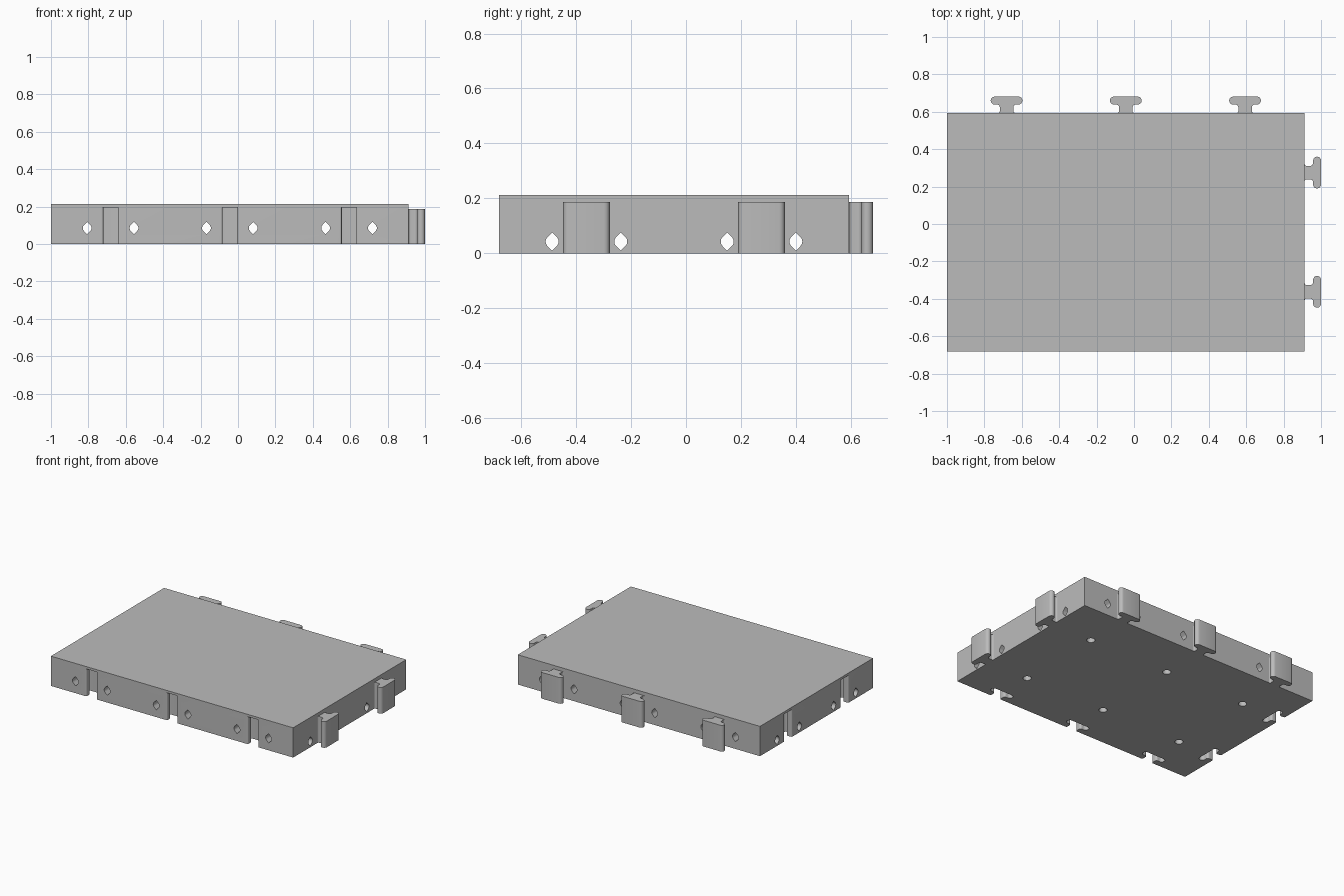
import bpy, bmesh, math
from mathutils import Matrix, Vector

if "Cube" in bpy.data.objects:
    bpy.data.objects.remove(bpy.data.objects["Cube"])

UNIT = 0.6375                     # spacing of the connectors
WIDTH, DEPTH, HEIGHT = 3 * UNIT, 2 * UNIT, 0.2125
MID = -0.04375                    # body centre, shifted by the tabs
LEFT, RIGHT = MID - WIDTH / 2, MID + WIDTH / 2
FRONT, BACK = MID - DEPTH / 2, MID + DEPTH / 2
COLUMNS = [MID + i * UNIT for i in (-1, 0, 1)]
ROWS = [MID + i * UNIT for i in (-0.5, 0.5)]
HOLE_OFFSET = 0.125
HOLE_RADIUS = 0.0235

grey = bpy.data.materials.new("plain grey")
grey.use_nodes = True
grey.diffuse_color = (0.5, 0.5, 0.5, 1)
grey.node_tree.nodes["Principled BSDF"].inputs["Base Color"].default_value = (0.5, 0.5, 0.5, 1)


def arc(u, v, r, start, end, steps=8):
    angles = [math.radians(start + (end - start) * i / steps) for i in range(steps + 1)]
    return [(u + r * math.cos(a), v + r * math.sin(a)) for a in angles]


def connector_profile(gap=0.0):
    """T-shaped outline growing along +v, with filleted neck and rounded head."""
    neck, lip, fillet, head, r = 0.036 + gap, 0.01, 0.016, 0.085 + gap, 0.02125
    under = 0.045
    half = [(neck + lip, -0.01)]
    half += arc(neck + lip, lip, lip, 270, 180)
    half += arc(neck + fillet, under - fillet, fillet, 180, 90)
    half += arc(head - r, under + r, r, -90, 90)
    return half + [(-u, v) for u, v in reversed(half)]


def extrude(bm, outline, length, matrix):
    """Extrude a flat outline along its local z."""
    face = bm.faces.new([bm.verts.new(matrix @ Vector((u, v, 0))) for u, v in outline])
    step = matrix.to_3x3() @ Vector((0, 0, length))
    result = bmesh.ops.extrude_face_region(bm, geom=[face], use_keep_orig=True)
    moved = [g for g in result["geom"] if isinstance(g, bmesh.types.BMVert)]
    bmesh.ops.translate(bm, verts=moved, vec=step)


def make(name, parts):
    """Build one object from (outline, length, matrix) extrusions."""
    bm = bmesh.new()
    for outline, length, matrix in parts:
        extrude(bm, outline, length, matrix)
    bmesh.ops.recalc_face_normals(bm, faces=bm.faces)
    mesh = bpy.data.meshes.new(name)
    bm.to_mesh(mesh)
    bm.free()
    mesh.materials.append(grey)
    obj = bpy.data.objects.new(name, mesh)
    bpy.context.collection.objects.link(obj)
    return obj


def activate(obj):
    bpy.ops.object.select_all(action="DESELECT")
    obj.select_set(True)
    bpy.context.view_layer.objects.active = obj


def place(x, y, z=0.0, turn=0.0):
    return Matrix.Translation((x, y, z)) @ Matrix.Rotation(math.radians(turn), 4, "Z")


# Main slab
rectangle = [(LEFT, FRONT), (RIGHT, FRONT), (RIGHT, BACK), (LEFT, BACK)]
body = make("tile_body", [(rectangle, HEIGHT, Matrix())])

# Connector slots along the front and left sides
slot = connector_profile(0.003)
slots = make("slot_cutter",
             [(slot, 0.206, place(x, FRONT, -0.01)) for x in COLUMNS] +
             [(slot, 0.206, place(LEFT, y, -0.01, -90)) for y in ROWS])

# Through holes: round sides, pointed top and bottom
tip = HOLE_RADIUS * math.sqrt(2)
lens = (arc(0, 0, HOLE_RADIUS, -45, 45) + [(0, tip)] +
        arc(0, 0, HOLE_RADIUS, 135, 225) + [(0, -tip)])
upright = Matrix.Rotation(math.radians(90), 4, "X")
holes_y = make("lengthwise_hole_cutter",
               [(lens, DEPTH + 0.2, place(x + s * HOLE_OFFSET, BACK + 0.1, 0.085) @ upright)
                for x in COLUMNS for s in (-1, 1)])
holes_x = make("crosswise_hole_cutter",
               [(lens, WIDTH + 0.2, place(LEFT - 0.1, y + s * HOLE_OFFSET, 0.0425, 90) @ upright)
                for y in ROWS for s in (-1, 1)])

# Blind round holes in the underside
circle = arc(0, 0, 0.027, 0, 345, 23)
sockets = make("bottom_hole_cutter",
               [(circle, 0.17, place(x, y, -0.01)) for x in COLUMNS for y in ROWS])

for cutter in (slots, holes_y, holes_x, sockets):
    cutter.hide_render = True
    cut = body.modifiers.new(cutter.name, "BOOLEAN")
    cut.operation, cut.solver, cut.object = "DIFFERENCE", "EXACT", cutter
    activate(body)
    bpy.ops.object.modifier_apply(modifier=cut.name)
    bpy.data.objects.remove(cutter)

# Connector tabs along the back and right sides
tab = connector_profile()
tabs = [make("back_tab", [(tab, 0.187, place(x, BACK))]) for x in COLUMNS]
tabs += [make("right_tab", [(tab, 0.187, place(RIGHT, y, 0, -90))]) for y in ROWS]

for obj in [body] + tabs:
    activate(obj)
    bpy.ops.object.shade_smooth_by_angle(angle=math.radians(30))
